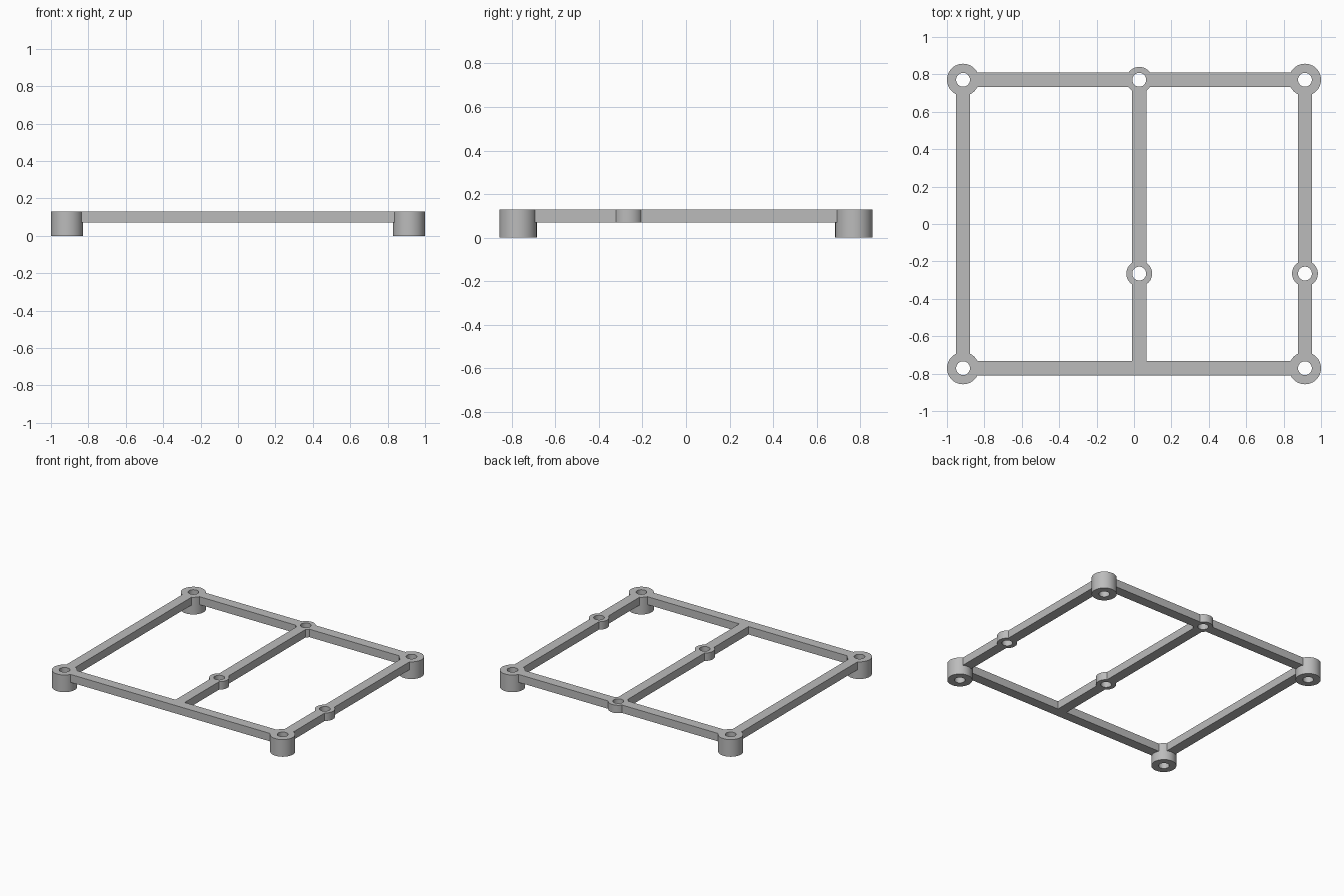
import bpy
import math

cube = bpy.data.objects.get("Cube")
if cube:
    bpy.data.objects.remove(cube, do_unlink=True)

# Dimensions
PX, PY = 0.914, 0.771        # corner post centres
MID_X, BOSS_Y = 0.028, -0.265
BAR_W, BAR_Z, TOP = 0.076, 0.07, 0.13
POST_R, BOSS_R, HOLE_R = 0.086, 0.069, 0.037

grey = bpy.data.materials.new("plain grey")
grey.use_nodes = True
colour = (0.5, 0.5, 0.5, 1)
grey.diffuse_color = colour
grey.node_tree.nodes["Principled BSDF"].inputs["Base Color"].default_value = colour


def bar(name, x, y, length_x, length_y):
    bpy.ops.mesh.primitive_cube_add(size=1, location=(x, y, (BAR_Z + TOP) / 2))
    ob = bpy.context.object
    ob.name = name
    ob.scale = (length_x, length_y, TOP - BAR_Z)
    return ob


def cylinder(name, x, y, radius, bottom, top):
    bpy.ops.mesh.primitive_cylinder_add(
        vertices=48, radius=radius, depth=top - bottom,
        location=(x, y, (bottom + top) / 2))
    ob = bpy.context.object
    ob.name = name
    return ob


def combine(target, tool, operation):
    mod = target.modifiers.new(operation.lower(), 'BOOLEAN')
    mod.operation = operation
    mod.solver = 'EXACT'
    mod.object = tool
    bpy.context.view_layer.objects.active = target
    bpy.ops.object.modifier_apply(modifier=mod.name)
    bpy.data.objects.remove(tool, do_unlink=True)


# Rectangular frame with an off-centre crossbar
frame = bar("mounting_frame", 0, -PY, 2 * PX, BAR_W)
bpy.ops.object.transform_apply(location=True, rotation=False, scale=True)
parts = [bar("back_bar", 0, PY, 2 * PX, BAR_W)]
for name, x in (("right_bar", -PX), ("middle_bar", MID_X), ("left_bar", PX)):
    parts.append(bar(name, x, 0, BAR_W, 2 * PY))

# Tall corner posts and shallow screw bosses
corners = [(sx * PX, sy * PY) for sx in (-1, 1) for sy in (-1, 1)]
bosses = [(MID_X, PY), (MID_X, BOSS_Y), (PX, BOSS_Y)]
parts += [cylinder("corner_post", x, y, POST_R, 0, TOP) for x, y in corners]
parts += [cylinder("screw_boss", x, y, BOSS_R, BAR_Z, TOP) for x, y in bosses]
for part in parts:
    combine(frame, part, 'UNION')

# Through holes
for x, y in corners + bosses:
    hole = cylinder("hole_cutter", x, y, HOLE_R, -0.1, TOP + 0.1)
    hole.hide_render = True
    combine(frame, hole, 'DIFFERENCE')

frame.data.materials.clear()
frame.data.materials.append(grey)
bpy.ops.object.select_all(action='DESELECT')
frame.select_set(True)
bpy.context.view_layer.objects.active = frame
bpy.ops.object.shade_smooth_by_angle(angle=math.radians(30))
